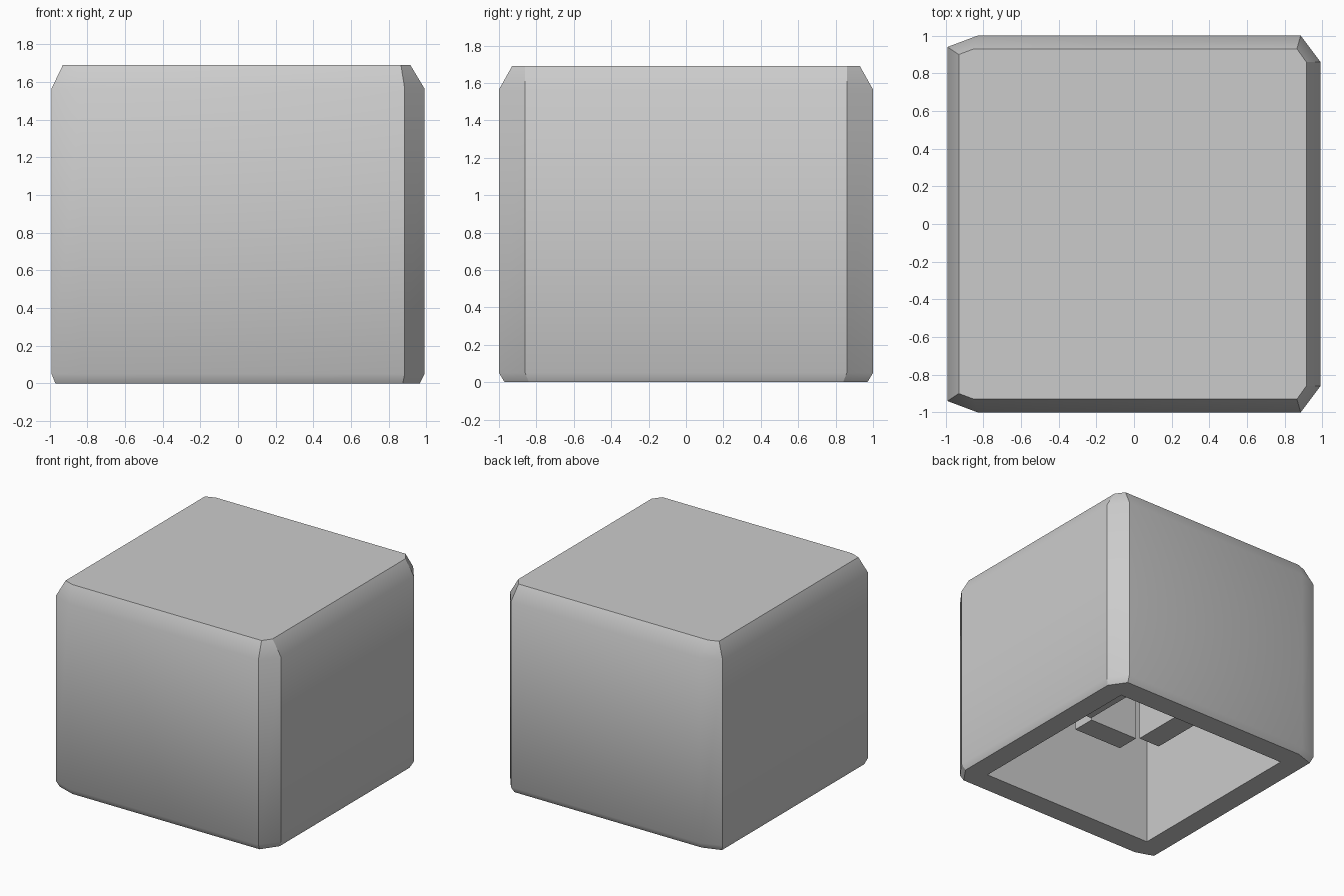
import bpy, bmesh, math
from mathutils import Vector

cube = bpy.data.objects.get("Cube")
if cube:
    bpy.data.objects.remove(cube, do_unlink=True)

grey = bpy.data.materials.new("light_grey")
grey.use_nodes = True
colour = (0.6, 0.6, 0.6, 1)
grey.diffuse_color = colour
grey.node_tree.nodes["Principled BSDF"].inputs["Base Color"].default_value = colour


def finish(bm, name):
    bmesh.ops.recalc_face_normals(bm, faces=bm.faces)
    mesh = bpy.data.meshes.new(name)
    bm.to_mesh(mesh)
    bm.free()
    mesh.materials.append(grey)
    obj = bpy.data.objects.new(name, mesh)
    bpy.context.collection.objects.link(obj)
    return obj


def ring(bm, z, depth, right, left):
    """Chamfered rectangle; right and left are (side x, side y, chamfer x)."""
    (rx, ry, rc), (lx, ly, lc) = right, left
    half = [(rx, ry), (rc, depth), (-lc, depth), (-lx, ly)]
    pts = half + [(x, -y) for x, y in reversed(half)]
    pts = pts[-1:] + pts[:-1]          # start at the front right corner
    return [bm.verts.new((x, y, z)) for x, y in pts]


def skin(bm, low, high):
    n = len(low)
    for i in range(n):
        j = (i + 1) % n
        bm.faces.new((low[i], low[j], high[j], high[i]))


# Hollow shell: outer rings, top, rim and cavity
bm = bmesh.new()
rings = [
    ring(bm, 0.0, 0.97, (0.965, 0.84, 0.875), (0.97, 0.92, 0.82)),
    ring(bm, 0.05, 1.0, (0.99, 0.86, 0.885), (0.99, 0.94, 0.83)),
    ring(bm, 1.565, 1.0, (0.99, 0.86, 0.885), (0.99, 0.94, 0.83)),
    ring(bm, 1.69, 0.93, (0.915, 0.86, 0.865), (0.93, 0.90, 0.85)),
]
for low, high in zip(rings, rings[1:]):
    skin(bm, low, high)
bm.faces.new(rings[-1])

opening, ceiling = 0.79, 1.5
corners = [(1, -1), (1, 1), (-1, 1), (-1, -1)]
mouth, roof = [[bm.verts.new((sx * opening, sy * opening, z)) for sx, sy in corners]
               for z in (0, ceiling)]
skin(bm, mouth, roof)
bm.faces.new(roof)
base = rings[0]
for k in range(4):
    a, b, c = (base[(2 * k + i) % 8] for i in range(3))
    bm.faces.new((a, b, mouth[k]))
    bm.faces.new((b, c, mouth[(k + 1) % 4], mouth[k]))
shell = finish(bm, "hollow_shell")

bpy.ops.object.select_all(action='DESELECT')
shell.select_set(True)
bpy.context.view_layer.objects.active = shell
bpy.ops.object.shade_smooth_by_angle(angle=math.radians(31))

# Four mounting bars hanging around a square socket
inner, outer, half_length, foot = 0.24, 0.43, 0.22, 0.45
for name, turn in (("right", 0), ("back", 1), ("left", 2), ("front", 3)):
    bm = bmesh.new()
    bmesh.ops.create_cube(bm, size=1)
    bmesh.ops.scale(bm, vec=(outer - inner, 2 * half_length, ceiling + 0.05 - foot), verts=bm.verts)
    bmesh.ops.translate(bm, vec=Vector(((inner + outer) / 2, 0, (ceiling + 0.05 + foot) / 2)), verts=bm.verts)
    bar = finish(bm, "mount_bar_" + name)
    bar.rotation_euler.z = turn * math.pi / 2
